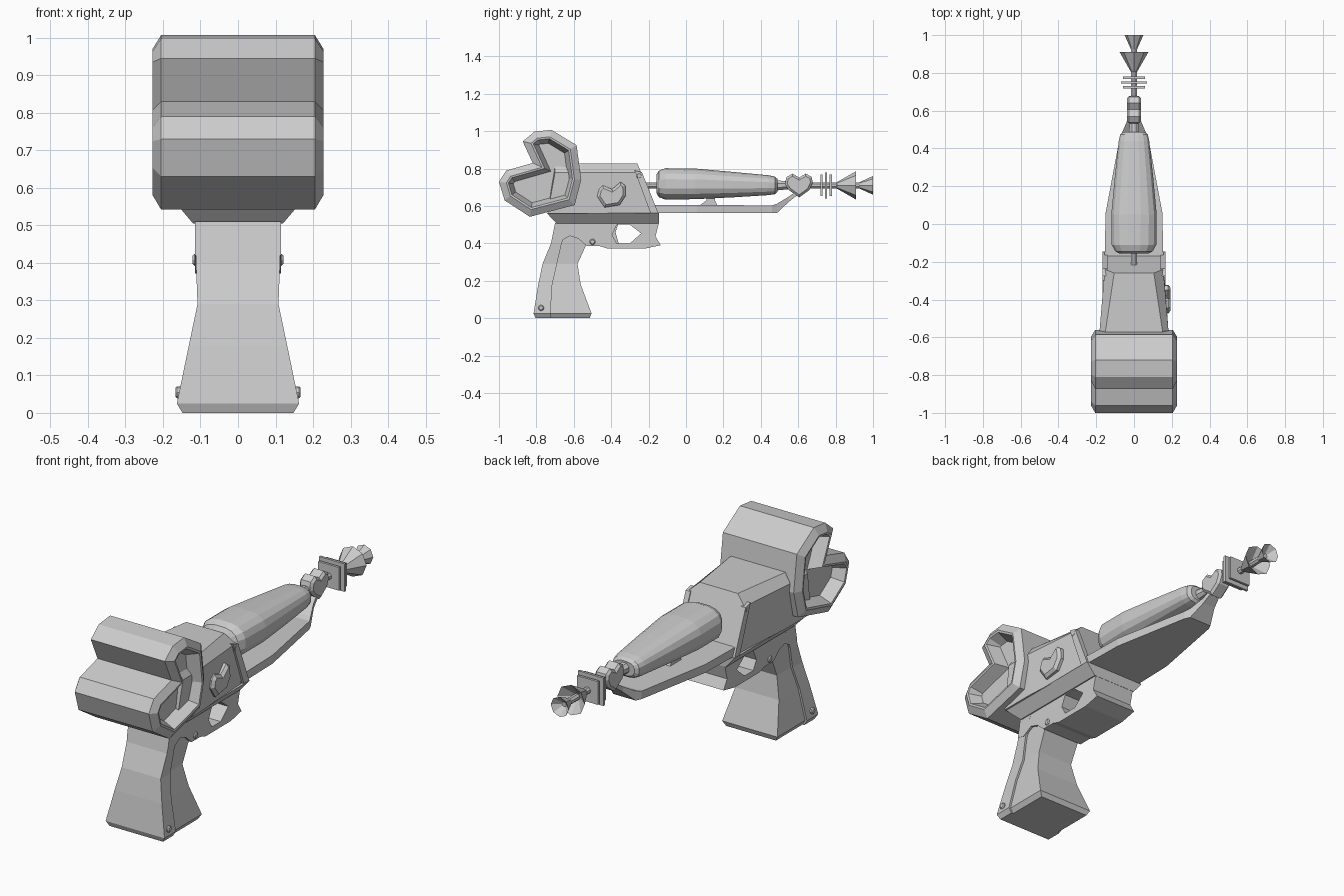
import bpy, bmesh
from math import cos, sin, pi, copysign
from mathutils import Vector

if "Cube" in bpy.data.objects:
    bpy.data.objects.remove(bpy.data.objects["Cube"])


def loft(name, rings, closed=False):
    """Skin a list of equal-length point rings; cap the ends."""
    bm = bmesh.new()
    vs = [[bm.verts.new(p) for p in r] for r in rings]
    n = len(vs[0])
    for a, b in zip(vs, vs[1:]):
        for i in range(n):
            j = (i + 1) % n
            bm.faces.new((a[i], a[j], b[j], b[i]))
    bm.faces.new(vs[0])
    bm.faces.new(vs[-1])
    bmesh.ops.recalc_face_normals(bm, faces=bm.faces)
    me = bpy.data.meshes.new(name)
    bm.to_mesh(me)
    bm.free()
    ob = bpy.data.objects.new(name, me)
    bpy.context.collection.objects.link(ob)
    return ob


def inset(poly, d):
    """Mitred inward offset of a (y, z) outline."""
    area = sum(a[0] * b[1] - b[0] * a[1] for a, b in zip(poly, poly[1:] + poly[:1]))
    s = copysign(1, area)
    out = []
    for i, p in enumerate(poly):
        p = Vector(p)
        e0 = (p - Vector(poly[i - 1])).normalized()
        e1 = (Vector(poly[(i + 1) % len(poly)]) - p).normalized()
        n0, n1 = Vector((-e0.y, e0.x)) * s, Vector((-e1.y, e1.x)) * s
        out.append(p + (n0 + n1) * d / (1 + n0.dot(n1)))
    return out


def slab(name, poly, steps):
    """Side profile swept along x; steps are (x, inset)."""
    return loft(name, [[(x, y, z) for y, z in inset(poly, d)] for x, d in steps])


def prism(name, poly, h):
    return slab(name, poly, [(-h, 0), (h, 0)])


def lathe(name, prof, n, zc=0.71, sx=1, phase=0.5):
    """Turned part along y; prof is (y, radius)."""
    return loft(name, [[(r * sx * cos((k + phase) * 2 * pi / n), y,
                         zc + r * sin((k + phase) * 2 * pi / n)) for k in range(n)]
                       for y, r in prof])


# Big heart-shaped rear drum with recessed sides
heart = [(-1.0, .73), (-.96, .79), (-.82, .83), (-.873, .945), (-.81, .997), (-.72, 1.007),
         (-.585, .925), (-.56, .74), (-.595, .605), (-.835, .542), (-.97, .63)]
half = [(.165, .07), (.226, .046), (.228, .036), (.205, 0)]
slab("heart_drum", heart, [(-x, d) for x, d in half] + half[::-1])

# Upper body: chamfered section narrowing towards the sloped nose
def body_ring(yb, yc, yt, wb, wc, wt):
    return [(-wb, yb, .56), (-wc, yc, .78), (-wt, yt, .826),
            (wt, yt, .826), (wc, yc, .78), (wb, yb, .56)]

loft("upper_body", [body_ring(-.74, -.70, -.70, .175, .185, .155),
                    body_ring(-.56, -.56, -.56, .175, .182, .15),
                    body_ring(-.15, -.24, -.26, .152, .155, .105)])
# Raised side band along the slanted nose
for s in (-1, 1):
    loft("nose_band", [[(s * w, y, z) for y, z in
                        [(-.275, .79), (-.235, .78), (-.148, .562), (-.19, .562)]]
                       for w in (.14, .166)])

# Tapered shoulder below the body
loft("shoulder", [[(-w, y0, z), (w, y0, z), (w, y1, z), (-w, y1, z)]
                  for z, w, y0, y1 in [(.505, .12, -.69, -.145), (.562, .168, -.745, -.145)]])

# Trigger frame with a through hole
frame = prism("trigger_frame", [(-.70, .51), (-.718, .42), (-.675, .41), (-.62, .44), (-.575, .425),
                                (-.53, .385), (-.46, .385), (-.42, .372), (-.22, .372), (-.135, .39),
                                (-.163, .437), (-.145, .51)], .114)
cutter = prism("hole_cutter", [(-.395, .445), (-.37, .50), (-.30, .50), (-.24, .453),
                               (-.30, .40), (-.37, .40)], .3)
mod = frame.modifiers.new("hole", 'BOOLEAN')
mod.object = cutter
mod.solver = 'EXACT'
bpy.context.view_layer.objects.active = frame
bpy.ops.object.modifier_apply(modifier="hole")
bpy.data.objects.remove(cutter)
prism("trigger", [(-.40, .51), (-.36, .51), (-.377, .46), (-.36, .40), (-.38, .395), (-.40, .45)], .025)

# Grip and the raised strip down its back: z, rear y, seam y, front y, half width
grip = [(0, -.805, -.725, -.515, .148), (.025, -.815, -.725, -.505, .163),
        (.18, -.79, -.715, -.563, .131), (.29, -.767, -.69, -.58, .108),
        (.40, -.722, -.665, -.53, .112), (.51, -.70, -.62, -.47, .115)]
for name, a, b, d in (("grip", 1, 3, .01), ("grip_strip", 1, 2, 0)):
    loft(name, [[(-r[4] + d, r[a], r[0]), (r[4] - d, r[a], r[0]),
                 (r[4] - d, r[b], r[0]), (-r[4] + d, r[b], r[0])] for r in grip])

# Screws on both sides
for y, z, x in ((-.775, .055, .158), (-.5, .408, .112), (-.25, .762, .158)):
    for s in (-1, 1):
        loft("screw", [[(s * w, y + r * cos(k * pi / 4), z + r * sin(k * pi / 4)) for k in range(8)]
                       for w, r in ((x - .03, .016), (x + .004, .016), (x + .009, .011))])

# Heart badge on the right side only
badge = [(-.475, .65), (-.465, .69), (-.445, .71), (-.395, .69), (-.35, .728), (-.325, .71),
         (-.322, .655), (-.355, .605), (-.435, .592)]
slab("heart_badge", badge, [(.14, 0), (.18, 0), (.193, .014)])

# Under-barrel tray rising to a narrow tip: y, bottom, top, half width
loft("barrel_tray", [[(-w, y, b), (w, y, b), (w, y, t), (-w, y, t)] for y, b, t, w in
                     [(-.2, .563, .605, .156), (.06, .563, .605, .15), (.46, .563, .603, .075),
                      (.487, .563, .612, .062), (.55, .622, .65, .035), (.605, .665, .69, .025)]])
prism("barrel_support", [(.07, .60), (.17, .60), (.155, .63), (.16, .69), (.10, .69), (.11, .63)], .03)

# Bulbous barrel with a rounded-rectangle section: y, half width, half height, centre z
def soft(v):
    return copysign(abs(v) ** .75, v)

loft("barrel", [[(w * soft(cos((k + .5) * pi / 8)), y, zc + h * soft(sin((k + .5) * pi / 8)))
                 for k in range(16)]
                for y, w, h, zc in [(-.157, .075, .052, .718), (-.145, .10, .072, .718),
                                    (-.11, .12, .085, .718), (.05, .122, .083, .718),
                                    (.25, .103, .069, .714), (.44, .082, .054, .711),
                                    (.475, .074, .048, .71), (.488, .056, .036, .71)]])

# Central rod
lathe("rod", [(-.23, .017), (.96, .017)], 8)
lathe("rod_collar", [(.48, .03), (.55, .022)], 8)

# Small upright heart on the rod
small = [(.532, .735), (.538, .755), (.57, .773), (.605, .752), (.64, .773), (.672, .755),
         (.678, .725), (.66, .685), (.605, .645), (.55, .685), (.532, .71)]
slab("muzzle_heart", small, [(-.037, .012), (-.026, 0), (.026, 0), (.037, .012)])

# Three square fins
for y, h in ((.724, .058), (.749, .07), (.774, .058)):
    lathe("fin", [(y - .006, h * 2 ** .5), (y + .006, h * 2 ** .5)], 4)

# Two hollow flared cones
lathe("large_cone", [(.805, .016), (.91, .076), (.865, .018)], 8, phase=0)
lathe("small_cone", [(.925, .016), (1.0, .05), (.965, .012)], 8, phase=0)
